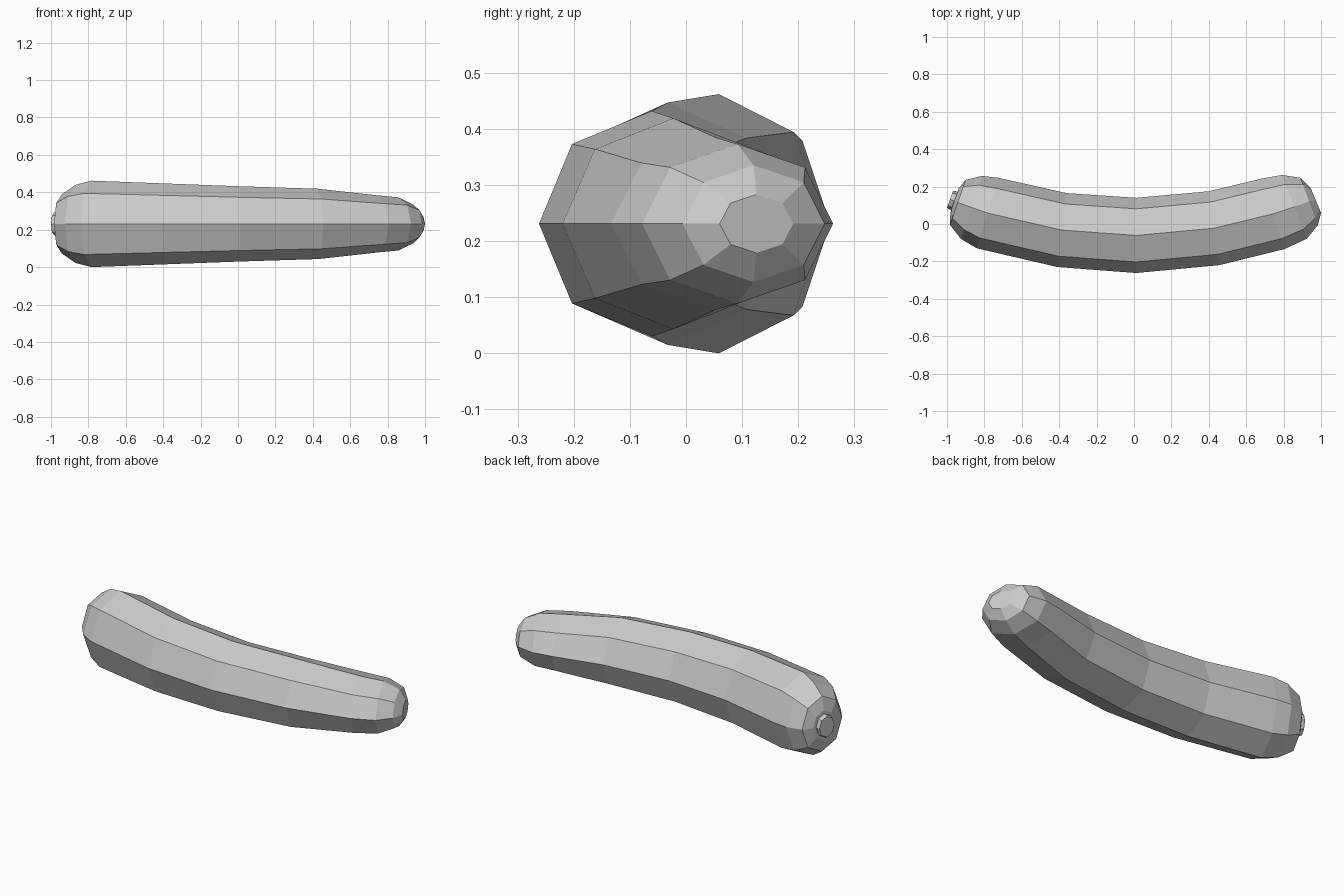
import bpy, bmesh
from math import cos, sin, pi
from mathutils import Vector

if "Cube" in bpy.data.objects:
    bpy.data.objects.remove(bpy.data.objects["Cube"])

MID_Z = 0.231
SIDES = 8


def loft(name, rings):
    """Skin octagonal rings, each given as front x, front y, back x, back y, half height."""
    bm = bmesh.new()
    loops = []
    for fx, fy, bx, by, h in rings:
        front, back = Vector((fx, fy, MID_Z)), Vector((bx, by, MID_Z))
        mid, half = (front + back) / 2, (front - back) / 2
        loops.append([bm.verts.new(mid + half * cos(a) + Vector((0, 0, h * sin(a))))
                      for a in (2 * pi * i / SIDES for i in range(SIDES))])
    for a, b in zip(loops, loops[1:]):
        for i in range(SIDES):
            j = (i + 1) % SIDES
            bm.faces.new((a[i], a[j], b[j], b[i]))
    bm.faces.new(loops[0])
    bm.faces.new(loops[-1])
    bmesh.ops.recalc_face_normals(bm, faces=bm.faces)
    mesh = bpy.data.meshes.new(name)
    bm.to_mesh(mesh)
    bm.free()
    obj = bpy.data.objects.new(name, mesh)
    bpy.context.collection.objects.link(obj)
    return obj


# Curved, tapering body from the stem end to the blossom end
loft("vegetable_body", [
    (-0.982, 0.060, -0.938, 0.190, 0.085),
    (-0.984, -0.005, -0.900, 0.236, 0.158),
    (-0.925, -0.080, -0.812, 0.257, 0.209),
    (-0.840, -0.130, -0.725, 0.247, 0.231),
    (-0.410, -0.230, -0.360, 0.165, 0.216),
    (0.012, -0.262, 0.012, 0.140, 0.201),
    (0.455, -0.220, 0.400, 0.175, 0.188),
    (0.805, -0.134, 0.680, 0.242, 0.153),
    (0.925, -0.078, 0.790, 0.262, 0.142),
    (0.983, -0.006, 0.890, 0.247, 0.104),
    (1.000, 0.060, 0.945, 0.191, 0.052),
])

# Short stem stub
loft("stem", [
    (-0.970, 0.073, -0.935, 0.168, 0.065),
    (-0.992, 0.080, -0.957, 0.177, 0.065),
    (-1.000, 0.087, -0.968, 0.176, 0.059),
])
